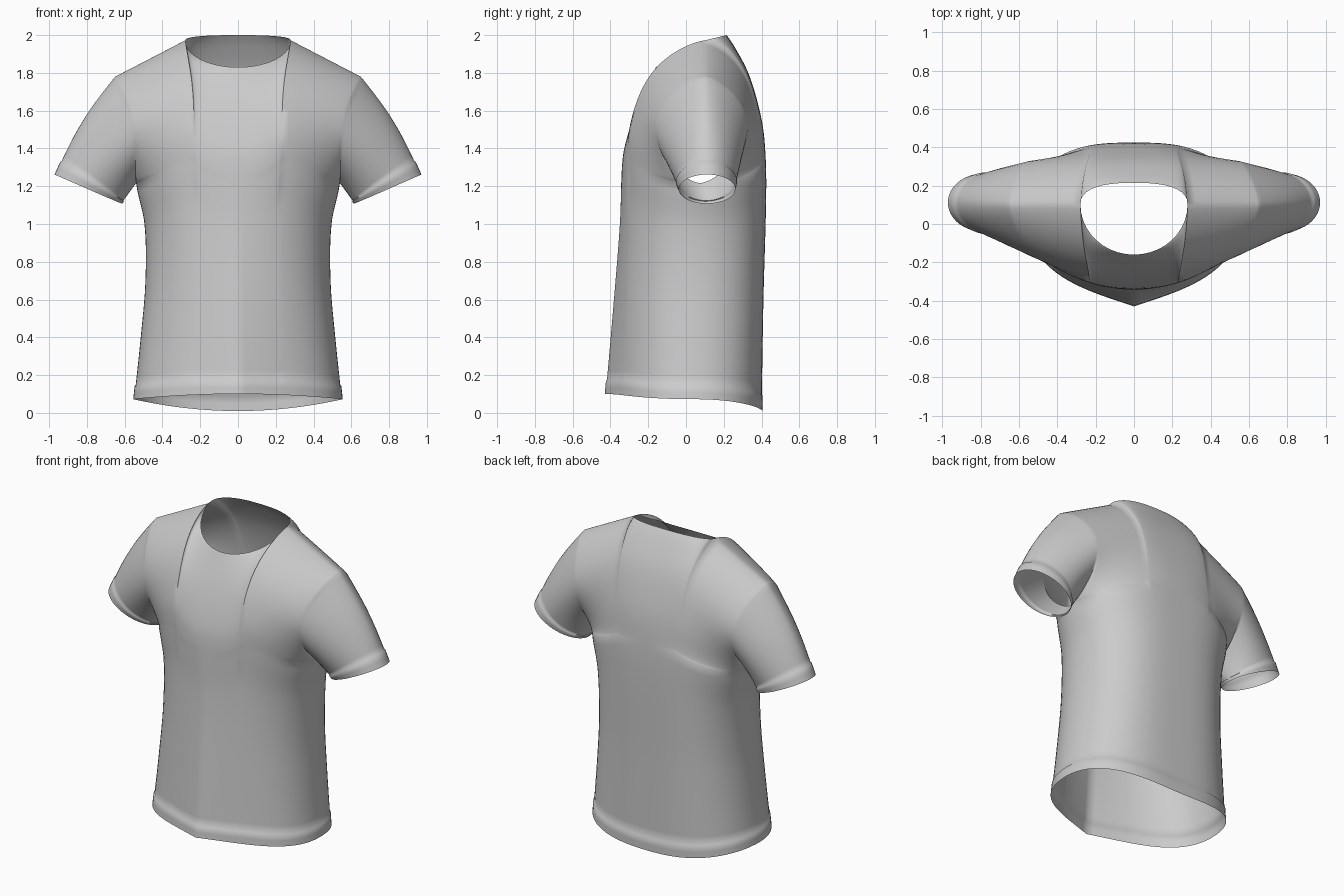
import bpy, bmesh
from math import sin, cos, pi, sqrt
from mathutils import Vector

cube = bpy.data.objects.get("Cube")
if cube:
    bpy.data.objects.remove(cube, do_unlink=True)

NECK, SHOULDER, ROWS, RINGS = 10, 14, 44, 16
NECK_U, ARMPIT = 0.43, 0.67


def curve(points, v):
    """Smoothly interpolate a short profile of (position, value) pairs."""
    if v <= points[0][0]:
        return points[0][1]
    for i in range(len(points) - 1):
        (a, p), (b, q) = points[i], points[i + 1]
        if v <= b:
            lo, hi = points[max(i - 1, 0)], points[min(i + 2, len(points) - 1)]
            m0, m1 = (q - lo[1]) / (b - lo[0]), (hi[1] - p) / (hi[0] - a)
            t, h = (v - a) / (b - a), b - a
            return ((2*t**3 - 3*t*t + 1) * p + (t**3 - 2*t*t + t) * h * m0
                    + (3*t*t - 2*t**3) * q + (t**3 - t*t) * h * m1)
    return points[-1][1]


def mix(a, b, t):
    return a + (b - a) * t


# Profiles against height
WIDTH = [(0.07, 0.55), (0.4, 0.515), (0.7, 0.49), (1.0, 0.495), (1.22, 0.54),
         (1.45, 0.545), (1.6, 0.575), (1.78, 0.65)]
CHEST = [(0.1, -0.425), (0.5, -0.39), (1.0, -0.35), (1.35, -0.335),
         (1.5, -0.3), (1.65, -0.245), (1.83, -0.16)]
BACK = [(0.01, 0.4), (0.6, 0.41), (1.2, 0.425), (1.45, 0.415),
        (1.6, 0.39), (1.8, 0.33), (1.95, 0.25), (2.0, 0.215)]


def neck_shape(u, front):
    if u >= NECK_U:
        return 0.0
    p = 2 if front else 2.5
    return (1 - (u / NECK_U) ** p) ** (1 / p)


def top_height(u, front):
    if u >= NECK_U:
        return mix(1.972, 1.78, (u - NECK_U) / (1 - NECK_U))
    return 1.972 + (-0.142 if front else 0.028) * neck_shape(u, front)


def hem_height(u, front):
    return 0.072 + (0.028 if front else -0.062) * (1 - u * u)


def panel_point(u, s, front):
    """Point on the front or back panel: u centre to side, s hem to top."""
    z = mix(hem_height(u, front), top_height(u, front), s)
    z_mid = mix(hem_height(0, front), top_height(0, front), s)
    width = curve(WIDTH, mix(0.072, 1.78, s))
    middle = curve(CHEST if front else BACK, z_mid)
    arm = max(0.0, (s - ARMPIT) / (1 - ARMPIT))
    open_arm = max(0.0, sin(pi * arm)) ** 0.65 if arm < 1 else 0.0
    side = mix(0.04, 0.075, min(s / ARMPIT, 1)) + 0.025 * arm
    side += (-0.25 if front else 0.24) * open_arm
    if front:
        shape = sqrt(max(0, 1 - u ** 2.2))
        shape -= 0.4 * u * (1 - u) * max(0, 1 - s / 0.7)
    else:
        shape = max(0, 1 - u ** 3) ** 0.47
    shape = mix(shape, 1 - u ** 2.4, open_arm)
    blend = max(0.0, (s - 0.7) / 0.3) ** 2.6
    shape = mix(shape, neck_shape(u, front), blend)
    return Vector((u * width, mix(side, middle, shape), z))


columns = [NECK_U * sin(pi / 2 * i / NECK) for i in range(NECK)]
columns += [NECK_U + (1 - NECK_U) * sin(pi / 2 * i / SHOULDER) for i in range(SHOULDER + 1)]
columns[-1] = 1.0
# Tight row pair makes the hem step; the armpit gets its own row
HEM = [0, 0.02, 0.04, 0.043]
LOWER = 22
steps = HEM + [mix(0.043, ARMPIT, i / LOWER) for i in range(1, LOWER + 1)]
armpit_row = len(steps) - 1
steps += [mix(ARMPIT, 1, 0.5 - 0.5 * cos(pi * i / ROWS * 2)) for i in range(1, ROWS // 2 + 1)]

bm = bmesh.new()
raised = set()


def grid(rows):
    for low, high in zip(rows, rows[1:]):
        for i in range(len(low) - 1):
            bm.faces.new((low[i], low[i + 1], high[i + 1], high[i]))


for sx in (1, -1):
    edges = []
    # Front and back panels
    for front in (True, False):
        rows = []
        for j, s in enumerate(steps):
            row = []
            for u in columns:
                p = panel_point(u, s, front)
                row.append(bm.verts.new((p.x * sx, p.y, p.z)))
            rows.append(row)
            if j < 3:
                raised.update(row)
        grid(rows)
        edges.append([r[-1].co.copy() for r in rows[armpit_row:]])
    # Sleeve, lofted from the armhole to the cuff
    loop = edges[0] + edges[1][-2::-1]
    n = len(loop) - 1
    rings = []
    for k in [i / RINGS * 0.87 for i in range(RINGS + 1)] + [0.88, 0.94, 1.0]:
        ring = []
        for i, p in enumerate(loop):
            a = 2 * pi * i / n
            cuff = Vector((sx * (0.792 - 0.175 * cos(a)), 0.112 - 0.145 * sin(a),
                           1.185 - 0.075 * cos(a)))
            q = p.lerp(cuff, k)
            puff = 0.018 * sin(pi * k) * (1 - cos(a)) / 2
            ring.append(bm.verts.new((q.x + sx * puff, q.y, q.z + puff)))
        rings.append(ring)
        if k > 0.875:
            raised.update(ring)
    grid(rings)

# Sew the panels and sleeves into one cloth surface
raised = {v.co.copy().freeze() for v in raised}
bmesh.ops.remove_doubles(bm, verts=bm.verts, dist=0.0004)
bmesh.ops.recalc_face_normals(bm, faces=bm.faces)
bm.normal_update()
rear = max(bm.verts, key=lambda v: v.co.y)
if rear.normal.y < 0:
    bmesh.ops.reverse_faces(bm, faces=bm.faces)
    bm.normal_update()
# Folded hem and cuffs stand slightly proud
for v, nrm in [(v, v.normal.copy()) for v in bm.verts if v.co.copy().freeze() in raised]:
    v.co += nrm * 0.005

mesh = bpy.data.meshes.new("shirt")
bm.to_mesh(mesh)
bm.free()
shirt = bpy.data.objects.new("shirt", mesh)
bpy.context.collection.objects.link(shirt)

cloth = bpy.data.materials.new("grey cloth")
cloth.use_nodes = True
grey = (0.6, 0.6, 0.6, 1)
cloth.diffuse_color = grey
bsdf = next(nd for nd in cloth.node_tree.nodes if nd.type == "BSDF_PRINCIPLED")
bsdf.inputs["Base Color"].default_value = grey
bsdf.inputs["Roughness"].default_value = 0.8
mesh.materials.append(cloth)

bpy.context.view_layer.objects.active = shirt
shirt.select_set(True)
bpy.ops.object.shade_smooth_by_angle(angle=1.2)
